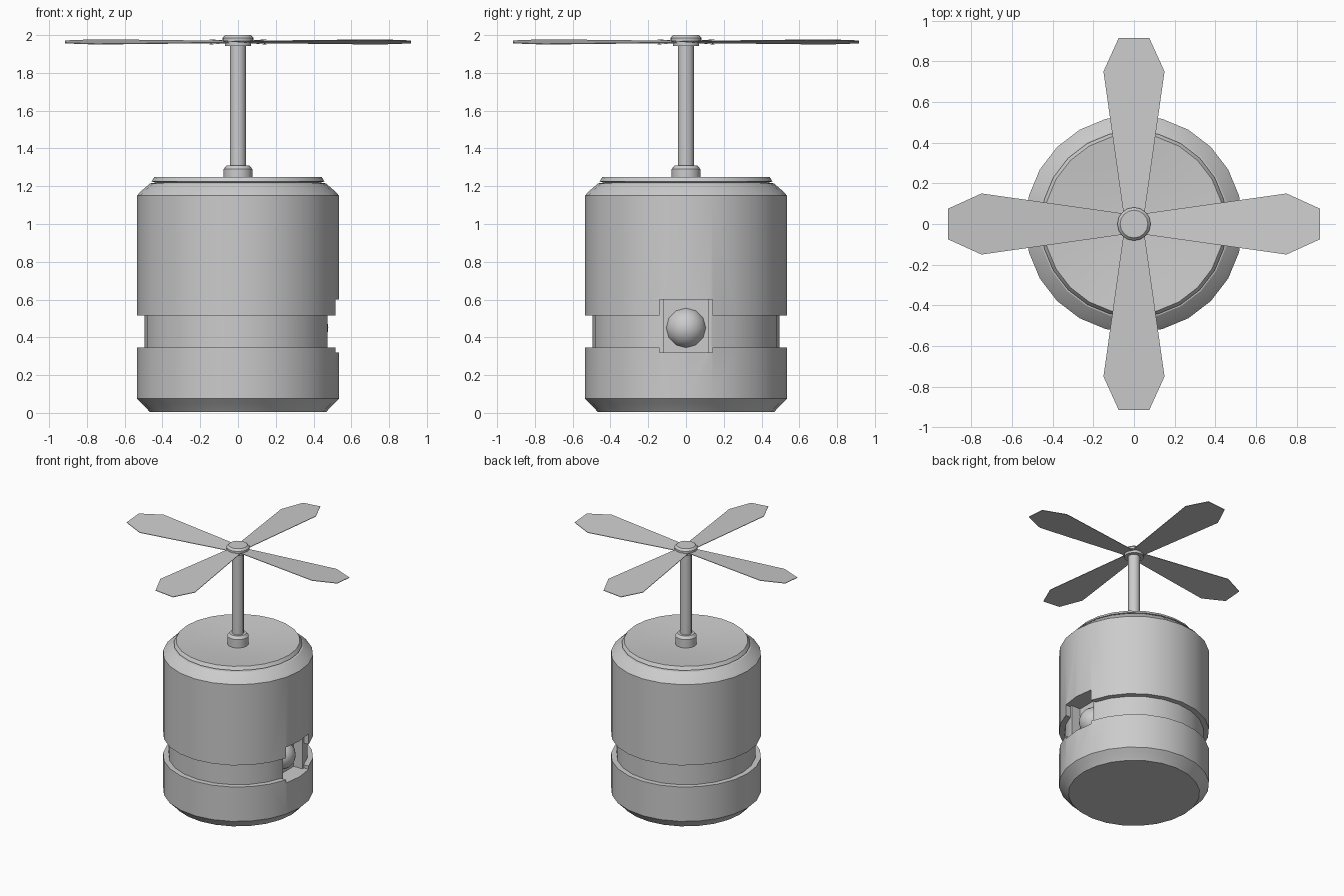
import bpy, bmesh, math
from mathutils import Matrix

if "Cube" in bpy.data.objects:
    bpy.data.objects.remove(bpy.data.objects["Cube"])


def make(name, bm, angle=30):
    bmesh.ops.recalc_face_normals(bm, faces=bm.faces)
    me = bpy.data.meshes.new(name)
    bm.to_mesh(me)
    bm.free()
    ob = bpy.data.objects.new(name, me)
    bpy.context.collection.objects.link(ob)
    smooth(ob, angle)
    return ob


def smooth(ob, angle=30):
    bpy.ops.object.select_all(action='DESELECT')
    ob.select_set(True)
    bpy.context.view_layer.objects.active = ob
    bpy.ops.object.shade_smooth_by_angle(angle=math.radians(angle))


def lathe(name, profile, n, angle=30):
    """Turn (radius, z) points about the z axis; zero radius makes a pole."""
    bm = bmesh.new()
    rings = []
    for r, z in profile:
        if r == 0:
            rings.append([bm.verts.new((0, 0, z))] * n)
        else:
            rings.append([bm.verts.new((r * math.cos(2 * math.pi * i / n),
                                        r * math.sin(2 * math.pi * i / n), z))
                          for i in range(n)])
    for a, b in zip(rings, rings[1:]):
        for i in range(n):
            j = (i + 1) % n
            bm.faces.new(list(dict.fromkeys((a[i], a[j], b[j], b[i]))))
    return make(name, bm, angle)


def cut(target, name, lo, hi):
    bm = bmesh.new()
    bmesh.ops.create_cube(bm, size=1)
    for v in bm.verts:
        v.co = [lo[k] + (v.co[k] + 0.5) * (hi[k] - lo[k]) for k in range(3)]
    cutter = make(name, bm)
    mod = target.modifiers.new(name, 'BOOLEAN')
    mod.operation = 'DIFFERENCE'
    mod.solver = 'EXACT'
    mod.object = cutter
    bpy.context.view_layer.objects.active = target
    bpy.ops.object.modifier_apply(modifier=name)
    bpy.data.objects.remove(cutter)


# Canister body with waist groove, chamfers and dished lid
body = lathe("body", [
    (0, 0.005), (0.468, 0.005), (0.48, 0.02), (0.515, 0.055), (0.535, 0.075),
    (0.535, 0.345), (0.495, 0.345), (0.495, 0.515), (0.535, 0.515),
    (0.535, 1.15), (0.512, 1.175), (0.465, 1.215), (0.435, 1.22),
    (0.458, 1.225), (0.442, 1.25), (0.41, 1.247), (0.28, 1.235),
    (0.14, 1.226), (0, 1.222)], 24)

# Lamp recess on the right side: shallow outer step, deeper inner pocket
cut(body, "step_cutter", (0.475, -0.14, 0.32), (0.7, 0.14, 0.60))
cut(body, "pocket_cutter", (0.40, -0.12, 0.32), (0.7, 0.12, 0.60))
smooth(body)

# Domed lamp in the recess
bm = bmesh.new()
bmesh.ops.create_uvsphere(bm, u_segments=12, v_segments=12, radius=0.11,
                          matrix=Matrix.Translation((0.368, 0, 0.45))
                          @ Matrix.Rotation(math.pi / 2, 4, 'Y'))
make("lamp", bm, 40)

# Rotor mast: collar, shaft, hub
lathe("collar", [(0, 1.22), (0.077, 1.22), (0.077, 1.29), (0.06, 1.31),
                 (0, 1.31)], 16)
lathe("shaft", [(0, 1.22), (0.043, 1.22), (0.043, 1.96), (0, 1.96)], 12)
lathe("hub", [(0, 1.943), (0.07, 1.943), (0.07, 1.965), (0.082, 1.97),
              (0.082, 1.985), (0.068, 2.0), (0, 2.0)], 16)

# Four thin pitched blades
outline = [(0.04, -0.05), (0.75, -0.15), (0.915, -0.075),
           (0.915, 0.075), (0.75, 0.15), (0.04, 0.05)]
for k in range(4):
    bm = bmesh.new()
    top = [bm.verts.new((x, y, 1.966 - 0.08 * y)) for x, y in outline]
    low = [bm.verts.new((x, y, 1.962 - 0.08 * y)) for x, y in outline]
    bm.faces.new(top)
    bm.faces.new(low[::-1])
    for i in range(6):
        j = (i + 1) % 6
        bm.faces.new((low[i], low[j], top[j], top[i]))
    bm.transform(Matrix.Rotation(k * math.pi / 2, 4, 'Z'))
    make(f"blade_{k + 1}", bm)
